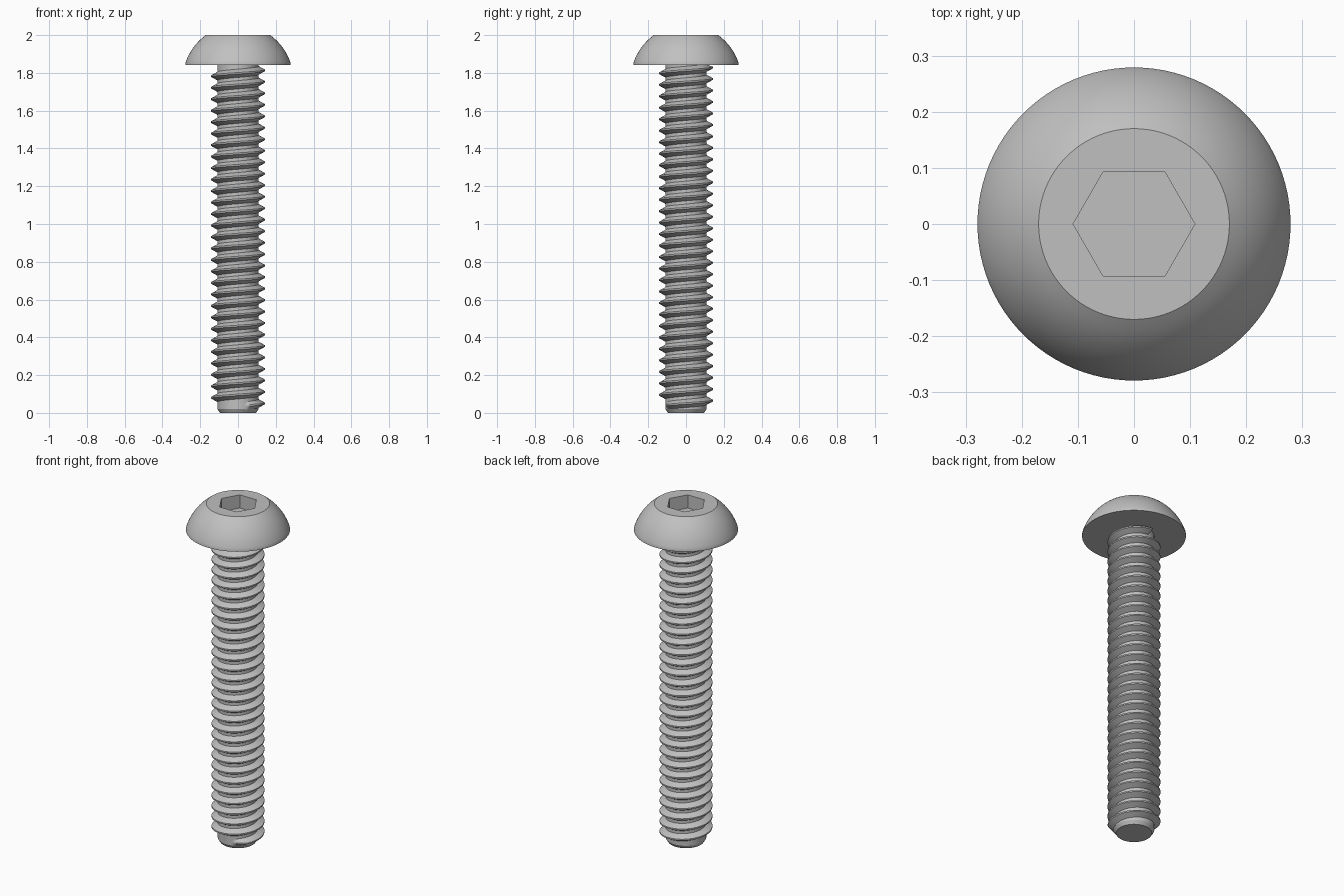
import bpy, bmesh
from math import cos, sin, pi, radians, sqrt

cube = bpy.data.objects.get("Cube")
if cube:
    bpy.data.objects.remove(cube, do_unlink=True)

# Single steel colour
steel = bpy.data.materials.new("steel_grey")
steel.use_nodes = True
colour = (0.53, 0.53, 0.53, 1)
steel.diffuse_color = colour
steel.node_tree.nodes["Principled BSDF"].inputs["Base Color"].default_value = colour

SEGS = 96
ROOT, CREST, PITCH = 0.109, 0.142, 0.0608
HEAD_Z, TOP_Z, HEAD_R, FLAT_R = 1.843, 2.0, 0.279, 0.17


def finish(name, bm):
    bmesh.ops.recalc_face_normals(bm, faces=bm.faces[:])
    mesh = bpy.data.meshes.new(name)
    bm.to_mesh(mesh)
    bm.free()
    mesh.materials.append(steel)
    mesh.shade_smooth()
    mesh.set_sharp_from_angle(angle=radians(30))
    obj = bpy.data.objects.new(name, mesh)
    bpy.context.collection.objects.link(obj)
    return obj


def circle(r):
    return lambda a: r


def hexagon(apothem):
    # corners point along x
    return lambda a: apothem / cos(a % (pi / 3) - pi / 6)


def lathe(name, rings):
    """Skin a stack of (outline, z) rings and cap both ends."""
    bm = bmesh.new()
    loops = []
    for outline, z in rings:
        angles = [2 * pi * i / SEGS for i in range(SEGS)]
        loops.append([bm.verts.new((outline(a) * cos(a), outline(a) * sin(a), z)) for a in angles])
    for low, high in zip(loops, loops[1:]):
        for i in range(SEGS):
            j = (i + 1) % SEGS
            bm.faces.new((low[i], low[j], high[j], high[i]))
    bm.faces.new(loops[0])
    bm.faces.new(loops[-1])
    return finish(name, bm)


# Domed head: short rim, spherical dome, flat top, hexagonal socket
rim_z = HEAD_Z + 0.008
rise = TOP_Z - rim_z
centre = (HEAD_R ** 2 - FLAT_R ** 2 - rise ** 2) / (2 * rise)
ball = sqrt(HEAD_R ** 2 + centre ** 2)
head = [(circle(HEAD_R), HEAD_Z)]
for k in range(13):
    h = rise * k / 12
    head.append((circle(sqrt(ball ** 2 - (centre + h) ** 2)), rim_z + h))
socket = hexagon(0.094)
head += [(socket, TOP_Z), (socket, TOP_Z - 0.078)]
lathe("button_head", head)

# Shank core with chamfered tip
lathe("shank", [(circle(0.096), 0), (circle(ROOT), 0.02), (circle(ROOT), HEAD_Z + 0.002)])

# Right-hand helical thread with flat crest, fading in at the tip
bm = bmesh.new()
STEPS = 64
start, end = radians(-70), radians(95) + 29 * 2 * pi
count = int((end - start) / (2 * pi) * STEPS)
section = [(-0.023, 0), (-0.004, 1), (0.004, 1), (0.023, 0)]
previous = None
for i in range(count + 1):
    a = start + (end - start) * i / count
    grow = min(1, 0.05 + (a - start) / radians(35))
    z = 0.05 + PITCH * a / (2 * pi)
    loop = []
    for dz, height in section:
        r = ROOT + (CREST - ROOT) * grow if height else ROOT - 0.002
        loop.append(bm.verts.new((r * cos(a), r * sin(a), min(z + dz, HEAD_Z + 0.001))))
    if previous:
        for k in range(4):
            n = (k + 1) % 4
            bm.faces.new((previous[k], previous[n], loop[n], loop[k]))
    else:
        bm.faces.new(loop)
    previous = loop
bm.faces.new(previous)
finish("thread", bm)
